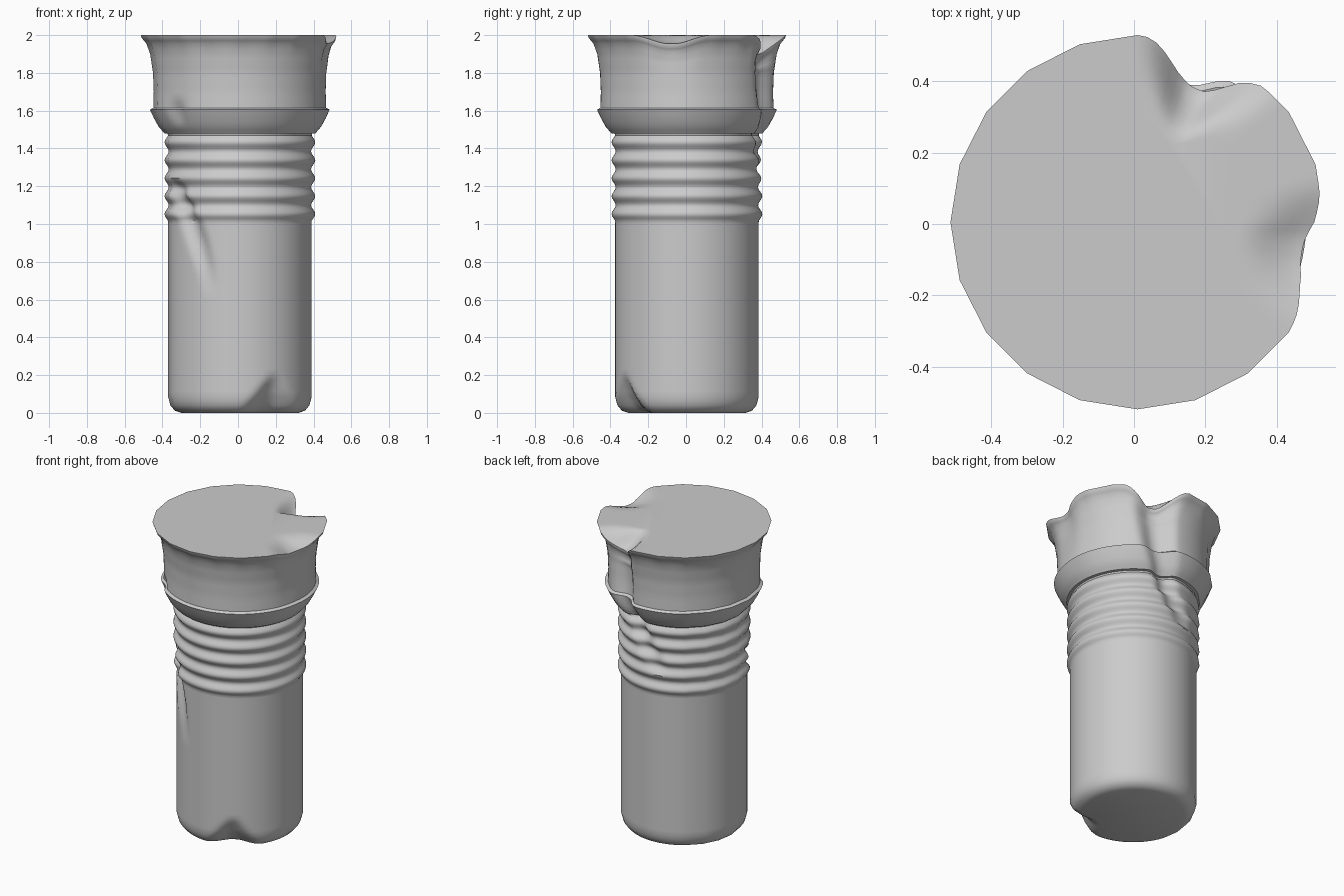
import bpy, bmesh, math

if "Cube" in bpy.data.objects:
    bpy.data.objects.remove(bpy.data.objects["Cube"])

CX, CY, SIDES, SUB = 0.01, 0.005, 20, 6
STEP = 360 / SIDES


def smooth(a, b, x):
    t = max(0.0, min(1.0, (x - a) / (b - a)))
    return t * t * (3 - 2 * t)


def lerp_path(path, z):
    # path rows are (z, angle, half width, depth), rising in z
    if z < path[0][0] or z > path[-1][0]:
        return None
    for a, b in zip(path, path[1:]):
        if z <= b[0]:
            t = (z - a[0]) / (b[0] - a[0])
            return [p + (q - p) * t for p, q in zip(a, b)][1:]


def bump(ang, centre, half):
    d = abs((ang - centre + 180) % 360 - 180) / half
    return 0.0 if d >= 1 else 1 - smooth(0.1, 1, d)


# Damage running over the wall
gouges = [
    # long gouge from the back rim into the ribs
    [(1.15, 103, 12, 0), (1.25, 95, 15, .025), (1.38, 83, 14, .04), (1.48, 77, 14, .05),
     (1.62, 70, 16, .065), (1.85, 67, 19, .07), (2.0, 67, 21, .11)],
    # dent in the right of the rim
    [(1.55, -10, 16, 0), (1.8, -10, 18, .012), (1.93, -10, 20, .03), (2.0, -11, 22, .05)],
    # slanting crease on the front left
    [(.62, 247, 8, 0), (.75, 243, 10, .012), (.9, 234, 13, .03), (1.05, 223, 15, .04),
     (1.15, 214, 14, .04), (1.24, 209, 12, 0)],
    # nick in the collar edge
    [(1.52, 223, 9, 0), (1.6, 223, 11, .025), (1.67, 223, 9, 0)],
    # chipped foot
    [(0, -62, 32, .09), (.06, -62, 25, .07), (.12, -62, 16, .04), (.2, -61, 6, 0)],
]
# Slumps of the top surface: angle, half width, drop
slumps = [(66, 24, .1), (-10, 24, .045)]

# Profile (radius, z) of foot, shaft, ribs, collar and cup
key = [(.31, 0), (.345, .012), (.368, .04), (.38, .085), (.38, 1.0)]
key += [(.377 + .022 * math.sin(math.pi * i / 8) ** 2, 1.005 + .095 * i / 8) for i in range(1, 40)]
key += [(.383, 1.478), (.40, 1.48), (.43, 1.515), (.455, 1.56), (.476, 1.605), (.458, 1.615),
        (.456, 1.7), (.46, 1.8), (.475, 1.9), (.495, 1.955), (.52, 1.985), (.525, 2.0)]
profile = [key[0]]
for a, b in zip(key, key[1:]):
    n = max(1, math.ceil((b[1] - a[1]) / .03))
    profile += [(a[0] + (b[0] - a[0]) * i / n, a[1] + (b[1] - a[1]) * i / n) for i in range(1, n + 1)]

# Twenty sides, with extra columns only where there is damage
angles = []
for s in range(SIDES):
    a = s * STEP
    fine = a < 126 or 198 <= a < 252 or a >= 252
    angles += [a + STEP * k / SUB for k in range(SUB)] if fine else [a]


def wall(ang, r, z):
    local = ang % STEP - STEP / 2
    chord = math.cos(math.radians(STEP / 2)) / math.cos(math.radians(local))
    r *= 1 + (chord - 1) * smooth(1.88, 2.0, z)
    for g in gouges:
        p = lerp_path(g, z)
        if p:
            r -= p[2] * bump(ang, p[0], p[1])
    return r


def slump(ang):
    return sum(d * bump(ang, c, w) for c, w, d in slumps)


bm = bmesh.new()


def vert(ang, r, z):
    t = math.radians(ang)
    return bm.verts.new((CX + r * math.cos(t), CY + r * math.sin(t), z))


rings = []
for r, z in profile:
    rings.append([vert(a, wall(a, r, z), z - slump(a) * smooth(1.75, 2.0, z)) for a in angles])
# Top disc, sagging toward the broken edges
for f in (.96, .92, .87, .82, .77, .72, .66, .6):
    rings.append([vert(a, wall(a, .525, 2.0) * f, 2 - slump(a) * smooth(.62, 1.0, f) ) for a in angles])

n = len(angles)
for lo, hi in zip(rings, rings[1:]):
    for i in range(n):
        j = (i + 1) % n
        bm.faces.new((lo[i], lo[j], hi[j], hi[i]))
# Flat centre of the top and the underside
bm.faces.new(rings[-1])
bm.faces.new(rings[0][::-1])
bmesh.ops.recalc_face_normals(bm, faces=bm.faces[:])

mesh = bpy.data.meshes.new("broken_column")
bm.to_mesh(mesh)
bm.free()
column = bpy.data.objects.new("broken_column", mesh)
bpy.context.collection.objects.link(column)
bpy.context.view_layer.objects.active = column
column.select_set(True)
bpy.ops.object.shade_smooth_by_angle(angle=math.radians(35))
